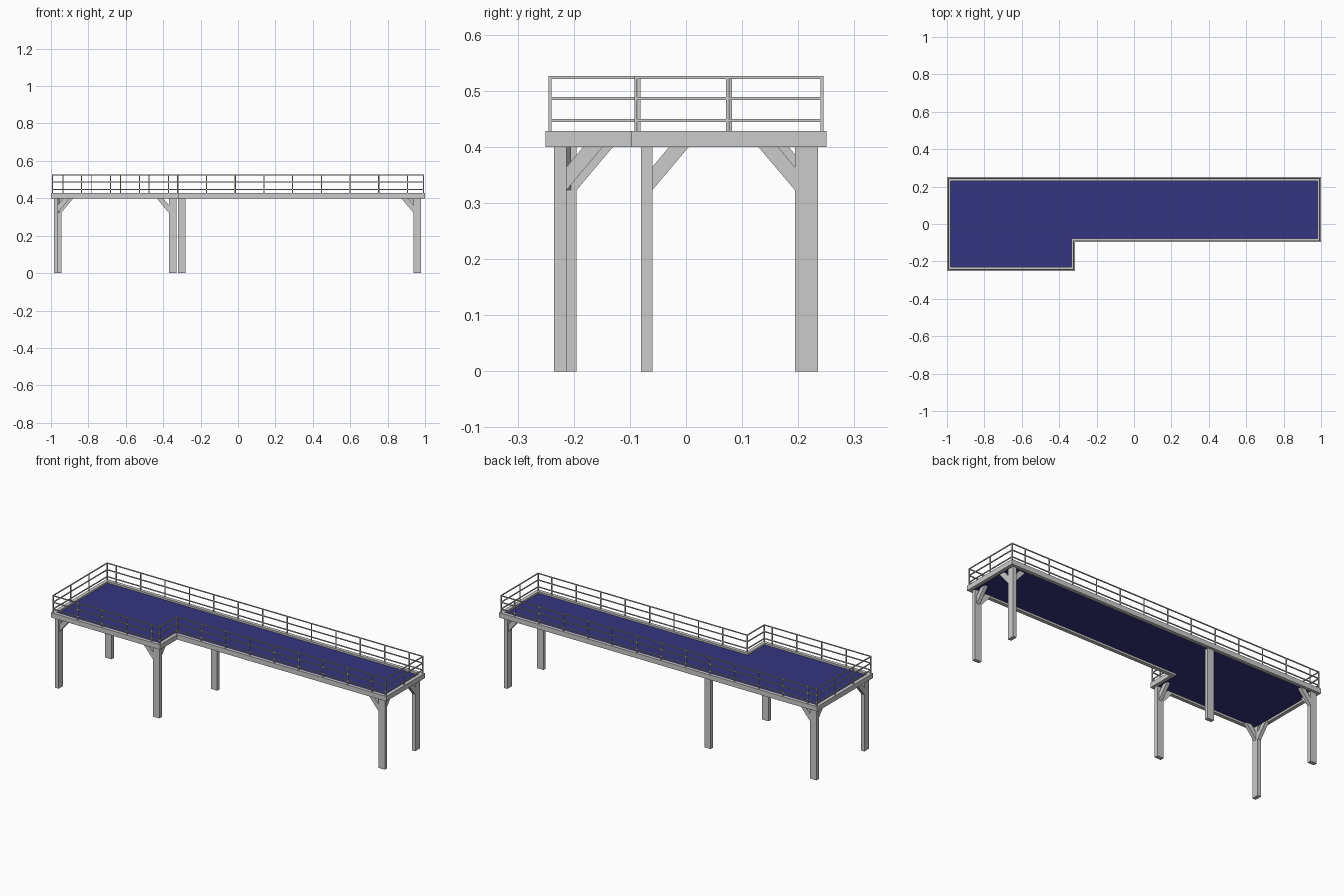
import bpy
import bmesh
from mathutils import Vector

if "Cube" in bpy.data.objects:
    bpy.data.objects.remove(bpy.data.objects["Cube"])

# L-shaped platform outline, counter-clockwise
OUTLINE = [Vector(p) for p in ((-1, -.25), (-.315, -.25), (-.315, -.097),
                               (1, -.097), (1, .25), (-1, .25))]
Z0, Z1, RAIL_TOP = .40, .428, .526


def inset(d):
    """Offset the right-angled outline inwards by d."""
    out = []
    n = len(OUTLINE)
    for i, p in enumerate(OUTLINE):
        a = (p - OUTLINE[i - 1]).normalized()
        b = (OUTLINE[(i + 1) % n] - p).normalized()
        out.append(p + d * Vector((-a.y - b.y, a.x + b.x)))
    return out


def add_prism(bm, base, offset):
    """Extrude a list of 3D points along an offset vector."""
    face = bm.faces.new([bm.verts.new(p) for p in base])
    ext = bmesh.ops.extrude_face_region(bm, geom=[face], use_keep_orig=True)
    verts = [g for g in ext["geom"] if isinstance(g, bmesh.types.BMVert)]
    bmesh.ops.translate(bm, verts=verts, vec=offset)


def add_box(bm, x0, x1, y0, y1, z0, z1):
    add_prism(bm, [(x0, y0, z0), (x1, y0, z0), (x1, y1, z0), (x0, y1, z0)], (0, 0, z1 - z0))


def add_ring(bm, d0, d1, z0, z1):
    """Mitred bars running round the outline between two insets."""
    a, b = inset(d0), inset(d1)
    for i in range(len(a)):
        j = (i + 1) % len(a)
        add_prism(bm, [(p.x, p.y, z0) for p in (a[i], a[j], b[j], b[i])], (0, 0, z1 - z0))


def finish(bm, name, color=None):
    bmesh.ops.recalc_face_normals(bm, faces=bm.faces)
    mesh = bpy.data.meshes.new(name)
    bm.to_mesh(mesh)
    bm.free()
    obj = bpy.data.objects.new(name, mesh)
    bpy.context.collection.objects.link(obj)
    if color:
        mat = bpy.data.materials.new(name + "_blue")
        mat.diffuse_color = color
        mat.use_nodes = True
        mat.node_tree.nodes["Principled BSDF"].inputs["Base Color"].default_value = mat.diffuse_color
        mesh.materials.append(mat)


# Edge beams
bm = bmesh.new()
add_ring(bm, 0, .02, Z0, Z1)
finish(bm, "edge_beams")

# Blue floor
bm = bmesh.new()
add_prism(bm, [(p.x, p.y, .411) for p in inset(.0195)], (0, 0, .007))
finish(bm, "floor", (.035, .035, .22, 1))

# Legs: name, x range, y range, brace direction in x and y (0 = none)
LEGS = [
    ("front_left", -.985, -.963, -.235, -.195, 1, 1),
    ("back_left", -.985, -.945, .213, .235, 1, -1),
    ("front_middle", -.37, -.33, -.235, -.213, -1, 1),
    ("back_middle", -.32, -.28, .213, .235, 0, 0),
    ("front_right", .938, .979, -.08, -.06, -1, 1),
    ("back_right", .958, .979, .194, .235, -1, -1),
]
# Brace profile: distance out from the leg, height
BRACE = [(0, .323), (.065, Z0), (.03, Z0), (0, .364)]
for name, x0, x1, y0, y1, sx, sy in LEGS:
    bm = bmesh.new()
    add_box(bm, x0, x1, y0, y1, 0, Z0)
    finish(bm, name + "_leg")
    if not sx:
        continue
    # Diagonal braces under the beams
    bm = bmesh.new()
    cx, cy, w = (x0 + x1) / 2, (y0 + y1) / 2, .02
    fx, fy = (x1 if sx > 0 else x0), (y1 if sy > 0 else y0)
    add_prism(bm, [(fx + sx * u, cy - w / 2, z) for u, z in BRACE], (0, w, 0))
    add_prism(bm, [(cx - w / 2, fy + sy * u, z) for u, z in BRACE], (w, 0, 0))
    finish(bm, name + "_braces")

# Handrails
bm = bmesh.new()
for z in (.447, .486, .5235):
    add_ring(bm, .005, .010, z - .0025, z + .0025)
finish(bm, "handrails")

# Railing posts: start offset and spacing along each outline edge
bm = bmesh.new()
path = inset(.0075)
SPACING = [(.155, .155), (0.08, 1), (.1535, .1535), (.163, .163), (.086, .1535), (.163, .163)]
for i, p in enumerate(path):
    q = path[(i + 1) % len(path)]
    length, d = (q - p).length, (q - p).normalized()
    start, step = SPACING[i]
    dists = [0]
    t = start
    while t < length - .01 and i != 1:
        dists.append(t)
        t += step
    for t in dists:
        c = p + d * t
        add_box(bm, c.x - .0025, c.x + .0025, c.y - .0025, c.y + .0025, Z1 - .003, RAIL_TOP - .002)
finish(bm, "railing_posts")
